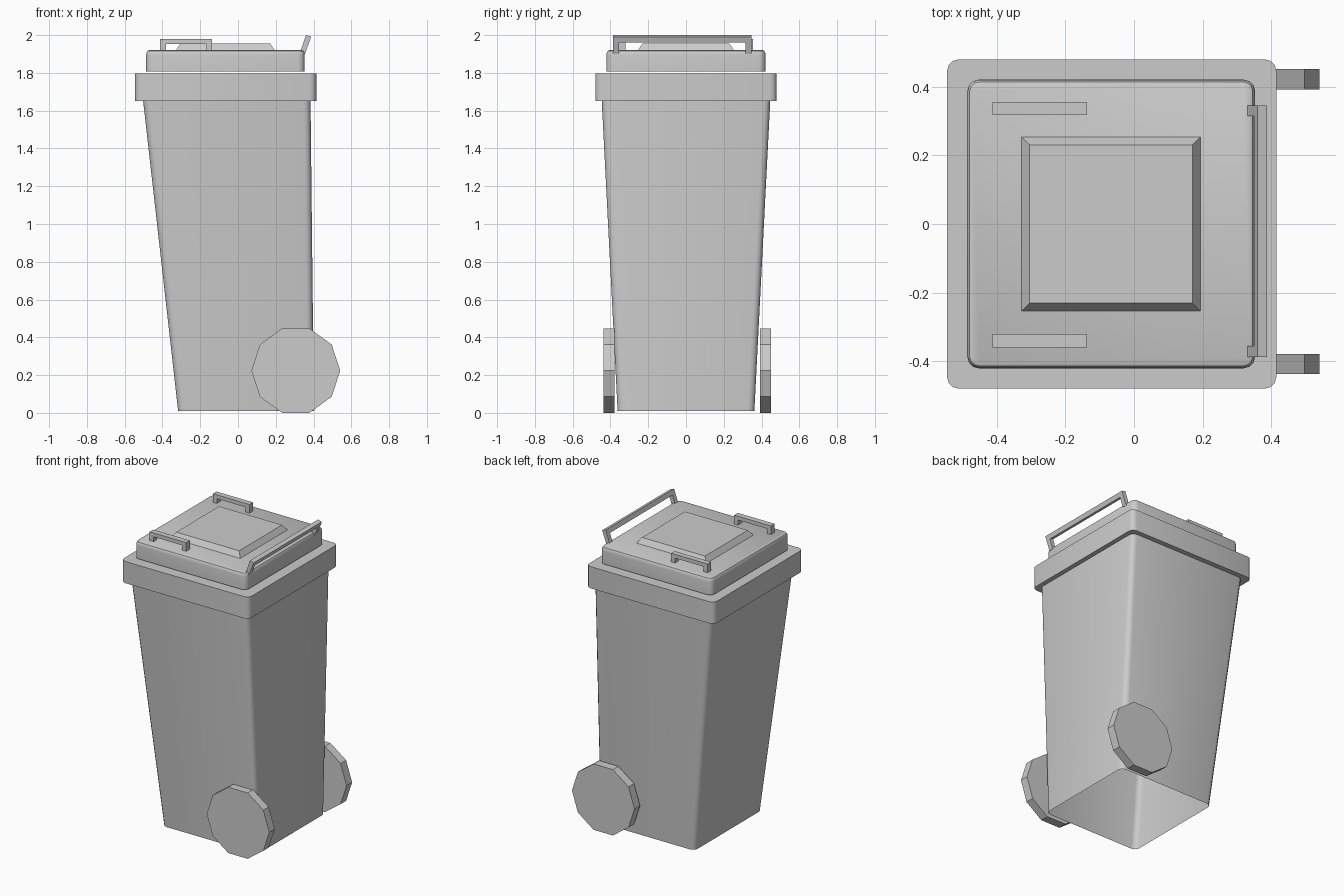
import bpy, math

if "Cube" in bpy.data.objects:
    bpy.data.objects.remove(bpy.data.objects["Cube"])


def make(name, verts, faces, smooth=False):
    me = bpy.data.meshes.new(name)
    me.from_pydata(verts, [], faces)
    me.update()
    ob = bpy.data.objects.new(name, me)
    bpy.context.collection.objects.link(ob)
    if smooth:
        bpy.ops.object.select_all(action='DESELECT')
        ob.select_set(True)
        bpy.context.view_layer.objects.active = ob
        bpy.ops.object.shade_smooth_by_angle(angle=math.radians(35))
    return ob


def ring(x0, x1, hy, z, r, segs=3):
    """Counter-clockwise rounded rectangle at height z."""
    pts = []
    corners = [(x1 - r, hy - r), (x0 + r, hy - r), (x0 + r, r - hy), (x1 - r, r - hy)]
    for q, (cx, cy) in enumerate(corners):
        for i in range(segs + 1):
            a = math.pi / 2 * (q + i / segs)
            pts.append((cx + r * math.cos(a), cy + r * math.sin(a), z))
    return pts


def loft(name, sections, smooth=True):
    """Skin rounded rectangles, open at the bottom and capped on top."""
    rings = [ring(*s) for s in sections]
    n = len(rings[0])
    verts = [p for rg in rings for p in rg]
    faces = [(k * n + i, k * n + (i + 1) % n, (k + 1) * n + (i + 1) % n, (k + 1) * n + i)
             for k in range(len(rings) - 1) for i in range(n)]
    faces.append(tuple(range((len(rings) - 1) * n, len(rings) * n)))
    return make(name, verts, faces, smooth)


def prism(name, profile, y0, y1):
    """Extrude a clockwise-from-front xz profile along y."""
    n = len(profile)
    verts = [(x, y, z) for y in (y0, y1) for x, z in profile]
    faces = [(i, i + n, (i + 1) % n + n, (i + 1) % n) for i in range(n)]
    faces += [tuple(range(n)), tuple(range(2 * n - 1, n - 1, -1))]
    return make(name, verts, faces)


def rect(x0, x1, z0, z1):
    return [(x0, z0), (x1, z0), (x1, z1), (x0, z1)]


# Hollow tapered body, open underneath, with its wide rim
loft("bin_body", [
    (-0.317, 0.402, 0.362, 0.01, 0.035),
    (-0.502, 0.384, 0.446, 1.65, 0.035),
    (-0.545, 0.415, 0.48, 1.65, 0.035),
    (-0.545, 0.415, 0.48, 1.797, 0.035)])

# Lid with rounded top edge
lid = [(-0.486, 0.353, 0.421, 1.807, 0.035)]
for i in range(4):
    a = math.pi / 2 * i / 3
    d = 0.014 * (1 - math.cos(a))
    lid.append((-0.486 + d, 0.353 - d, 0.421 - d, 1.895 + 0.025 * math.sin(a), 0.035 - d))
loft("lid", lid)

# Raised centre panel with sloping sides
b = [(-0.328, -0.254), (0.194, -0.254), (0.194, 0.254), (-0.328, 0.254)]
t = [(-0.304, -0.23), (0.17, -0.23), (0.17, 0.23), (-0.304, 0.23)]
make("lid_panel", [(x, y, 1.92) for x, y in b] + [(x, y, 1.956) for x, y in t],
     [(i, (i + 1) % 4, (i + 1) % 4 + 4, i + 4) for i in range(4)] + [(4, 5, 6, 7)])

# Two small grips on the lid, each a bar with two feet
grip = [(-0.412, 1.918), (-0.382, 1.918), (-0.382, 1.953), (-0.167, 1.953),
        (-0.167, 1.918), (-0.137, 1.918), (-0.137, 1.979), (-0.412, 1.979)]
prism("lid_grip_front", grip, -0.36, -0.321)
prism("lid_grip_back", grip, 0.318, 0.356)

# Leaning push handle: two legs and a crossbar
leg = [(0.322, 1.9), (0.354, 1.9), (0.377, 1.962), (0.35, 1.971), (0.337, 1.932)]
prism("handle_leg_front", leg, -0.387, -0.356)
prism("handle_leg_back", leg, 0.315, 0.346)
prism("handle_bar", [(0.35, 1.971), (0.377, 1.962), (0.387, 1.991), (0.36, 2.0)], -0.387, 0.346)

# Ten-sided wheels
wheel = [(0.306 + 0.235 * math.cos(math.tau * i / 10),
          0.2237 + 0.235 * math.sin(math.tau * i / 10)) for i in range(10)]
prism("wheel_front", wheel, -0.437, -0.379)
prism("wheel_back", wheel, 0.392, 0.451)
